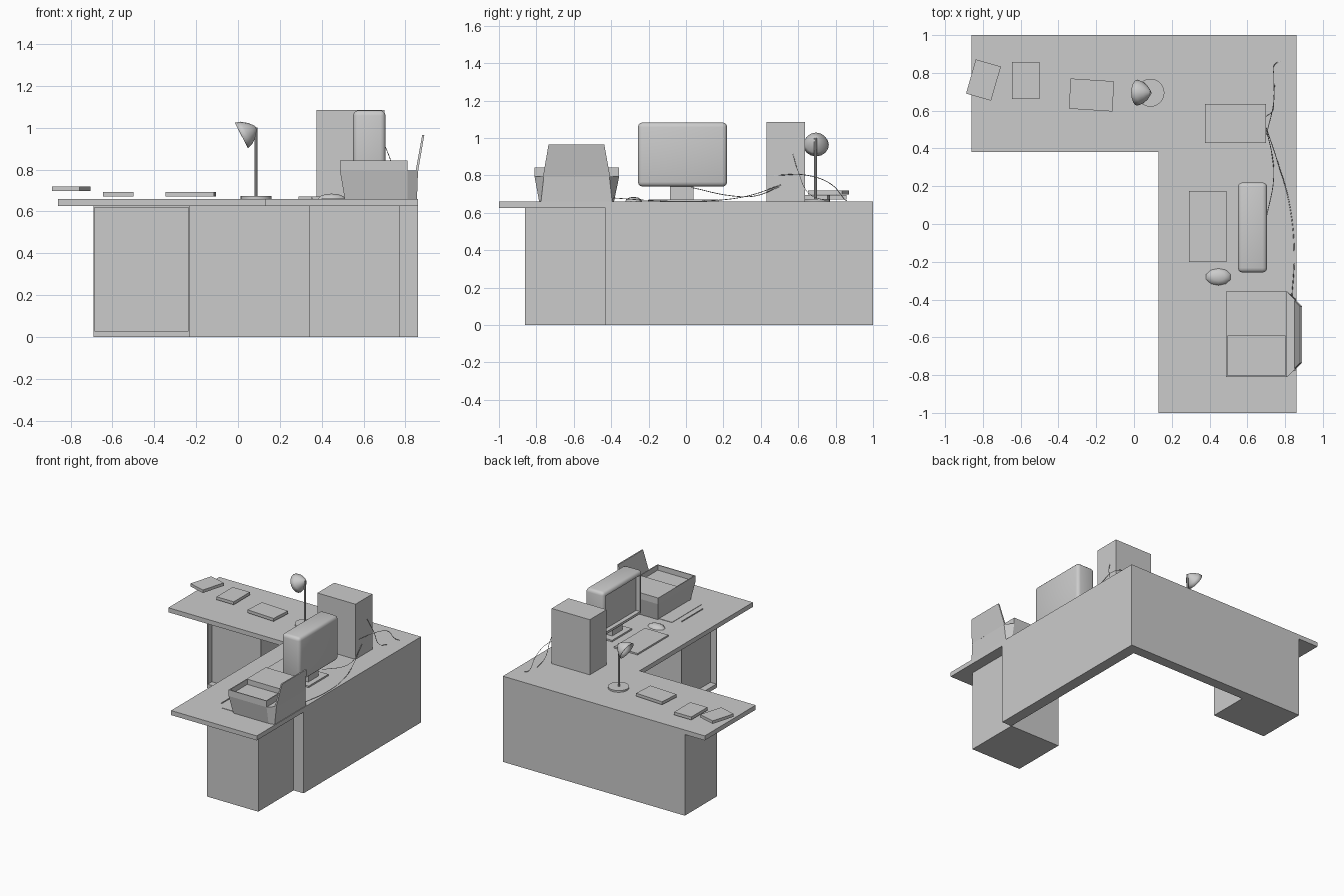
import bpy, bmesh, math
from mathutils import Vector, Matrix

if "Cube" in bpy.data.objects:
    bpy.data.objects.remove(bpy.data.objects["Cube"])


def finish(name, bm, smooth=False):
    bmesh.ops.recalc_face_normals(bm, faces=bm.faces)
    me = bpy.data.meshes.new(name)
    bm.to_mesh(me)
    bm.free()
    ob = bpy.data.objects.new(name, me)
    bpy.context.collection.objects.link(ob)
    if smooth:
        bpy.context.view_layer.objects.active = ob
        ob.select_set(True)
        bpy.ops.object.shade_smooth_by_angle(angle=math.radians(40))
        ob.select_set(False)
    return ob


def box_bm(x, y, z):
    bm = bmesh.new()
    c = [(a + b) / 2 for a, b in (x, y, z)]
    s = [b - a for a, b in (x, y, z)]
    bmesh.ops.create_cube(bm, size=1, matrix=Matrix.Translation(c) @ Matrix.Diagonal((*s, 1)))
    return bm


def box(name, x, y, z, angle=0):
    bm = box_bm(x, y, z)
    if angle:
        bmesh.ops.rotate(bm, verts=bm.verts, matrix=Matrix.Rotation(math.radians(angle), 3, 'Z'),
                         cent=((x[0] + x[1]) / 2, (y[0] + y[1]) / 2, 0))
    return finish(name, bm)


def face_towards(bm, d):
    bm.normal_update()
    d = Vector(d)
    return max((f for f in bm.faces if f.normal.dot(d) > 0.99), key=lambda f: f.calc_area())


def loft(name, low, high, z0, z1):
    """Prism between two outlines with equal point counts."""
    bm = bmesh.new()
    a = [bm.verts.new((*p, z0)) for p in low]
    b = [bm.verts.new((*p, z1)) for p in high]
    bm.faces.new(a)
    bm.faces.new(b)
    for i in range(len(a)):
        j = (i + 1) % len(a)
        bm.faces.new((a[i], a[j], b[j], b[i]))
    return finish(name, bm)


def pedestal(name, x, y, front, borders):
    """Cabinet whose front face is recessed; borders = left, right, bottom, top."""
    bm = box_bm(x, y, (0, 0.625))
    f = face_towards(bm, front)
    bmesh.ops.inset_region(bm, faces=[f], thickness=0.008, depth=0)
    for v in f.verts:
        if v.co.z < 0.3:
            v.co.z = 0.03
    new = bmesh.ops.extrude_discrete_faces(bm, faces=[f])['faces']
    bmesh.ops.translate(bm, verts=new[0].verts, vec=Vector(front) * -0.05)
    return finish(name, bm)


def cable(name, pts):
    cu = bpy.data.curves.new(name, 'CURVE')
    cu.dimensions = '3D'
    cu.bevel_depth = 0.002
    cu.bevel_resolution = 0
    cu.resolution_u = 6
    sp = cu.splines.new('BEZIER')
    sp.bezier_points.add(len(pts) - 1)
    for bp, p in zip(sp.bezier_points, pts):
        bp.co = p
        bp.handle_left_type = bp.handle_right_type = 'AUTO'
    bpy.context.collection.objects.link(bpy.data.objects.new(name, cu))


# Desk: L-shaped top, privacy panels, two cabinets
top = [(-0.86, 0.38), (0.13, 0.38), (0.13, -1), (0.86, -1), (0.86, 1), (-0.86, 1)]
loft("desk_top", top, top, 0.625, 0.66)
panel = [(-0.69, 0.92), (0.775, 0.92), (0.775, -0.43), (0.86, -0.43), (0.86, 1), (-0.69, 1)]
loft("back_panels", panel, panel, 0, 0.625)
pedestal("left_cabinet", (-0.69, -0.23), (0.61, 0.92), (0, -1, 0), None)
pedestal("right_cabinet", (0.34, 0.775), (-0.86, -0.43), (-1, 0, 0), None)

# Computer tower, keyboard, papers, pen
box("computer_tower", (0.375, 0.70), (0.43, 0.635), (0.66, 1.085))
box("keyboard", (0.29, 0.49), (-0.20, 0.175), (0.66, 0.672))
box("paper_sheet", (0.40, 0.66), (-0.765, -0.40), (0.66, 0.663))
box("pen", (0.349, 0.355), (-0.705, -0.45), (0.66, 0.666))

# Monitor: rounded shell, recessed screen, stand
bm = box_bm((0.55, 0.705), (-0.257, 0.22), (0.74, 1.083))
bmesh.ops.bevel(bm, geom=bm.edges[:], offset=0.025, segments=3, profile=0.5, affect='EDGES')
screen = face_towards(bm, (-1, 0, 0))
bmesh.ops.inset_region(bm, faces=[screen], thickness=0.01, depth=0)
bmesh.ops.inset_region(bm, faces=[screen], thickness=0.004, depth=-0.03)
finish("monitor", bm, True)
box("monitor_neck", (0.60, 0.66), (-0.085, 0.04), (0.67, 0.745))
box("monitor_base", (0.56, 0.70), (-0.14, 0.10), (0.66, 0.672))

# Mouse: low-poly half dome
bm = bmesh.new()
bmesh.ops.create_uvsphere(bm, u_segments=10, v_segments=6, radius=1,
                          matrix=Matrix.Translation((0.447, -0.28, 0.66)) @ Matrix.Diagonal((0.068, 0.045, 0.025, 1)))
bmesh.ops.bisect_plane(bm, geom=bm.verts[:] + bm.edges[:] + bm.faces[:], plane_co=(0, 0, 0.66),
                       plane_no=(0, 0, -1), clear_outer=True)
bmesh.ops.holes_fill(bm, edges=[e for e in bm.edges if e.is_boundary])
finish("mouse", bm, True)

# Printer: tapered body, upper frame with half cover, back paper support
loft("printer_body",
     [(0.51, -0.785), (0.81, -0.785), (0.855, -0.775), (0.855, -0.395), (0.81, -0.385), (0.51, -0.385)],
     [(0.487, -0.81), (0.81, -0.81), (0.86, -0.76), (0.86, -0.41), (0.81, -0.357), (0.487, -0.357)],
     0.66, 0.795)
bm = box_bm((0.487, 0.81), (-0.81, -0.357), (0.795, 0.843))
bmesh.ops.bisect_plane(bm, geom=bm.verts[:] + bm.edges[:] + bm.faces[:],
                       plane_co=(0, -0.585, 0), plane_no=(0, 1, 0))
bm.normal_update()
well = min((f for f in bm.faces if f.normal.z > 0.9), key=lambda f: f.calc_center_median().y)
bmesh.ops.inset_region(bm, faces=[well], thickness=0.01, depth=0)
new = bmesh.ops.extrude_discrete_faces(bm, faces=[well])['faces']
bmesh.ops.translate(bm, verts=new[0].verts, vec=(0, 0, -0.04))
finish("printer_tray", bm)
loft("paper_support",
     [(0.848, -0.765), (0.86, -0.765), (0.86, -0.405), (0.848, -0.405)],
     [(0.88, -0.735), (0.89, -0.735), (0.89, -0.437), (0.88, -0.437)], 0.79, 0.965)


# Lamp: disc base, pole, tilted open shade
def rod(name, c, r, z0, z1, n):
    bm = bmesh.new()
    bmesh.ops.create_cone(bm, cap_ends=True, segments=n, radius1=r, radius2=r, depth=z1 - z0,
                          matrix=Matrix.Translation((*c, (z0 + z1) / 2)))
    finish(name, bm, True)


rod("lamp_base", (0.087, 0.695), 0.074, 0.66, 0.673, 24)
rod("lamp_pole", (0.086, 0.693), 0.008, 0.67, 1.0, 8)
bm = bmesh.new()
profile = [(0.069, 0), (0.06, 0.027), (0.038, 0.055), (0.015, 0.075), (0, 0.08)]
vs = [bm.verts.new((r, 0, h)) for r, h in profile]
es = [bm.edges.new(p) for p in zip(vs, vs[1:])]
bmesh.ops.spin(bm, geom=vs + es, cent=(0, 0, 0), axis=(0, 0, 1), angle=2 * math.pi, steps=16)
bmesh.ops.remove_doubles(bm, verts=bm.verts, dist=0.0005)
aim = Vector((0.886, 0, 0.46)).to_track_quat('Z', 'Y').to_matrix().to_4x4()
bm.transform(Matrix.Translation((0.017, 0.695, 0.963)) @ aim)
shade = finish("lamp_shade", bm, True)
shade.modifiers.new("thickness", 'SOLIDIFY').thickness = 0.003

# Books on the left wing
for i, (cx, cy, w, d, z, a) in enumerate([(-0.797, 0.762, 0.138, 0.188, 0.697, -16),
                                          (-0.573, 0.76, 0.146, 0.196, 0.671, 0),
                                          (-0.225, 0.683, 0.231, 0.16, 0.671, -3.7)]):
    box(f"book_{i + 1}", (cx - w / 2, cx + w / 2), (cy - d / 2, cy + d / 2), (z, z + 0.023), a)

# Cables behind the equipment
cable("printer_cable", [(0.835, -0.40, 0.68), (0.848, -0.15, 0.664), (0.82, 0.12, 0.664),
                        (0.76, 0.33, 0.69), (0.70, 0.51, 0.75)])
cable("monitor_cable", [(0.70, 0.03, 0.735), (0.74, 0.25, 0.69), (0.73, 0.37, 0.69), (0.70, 0.50, 0.74)])
cable("power_cable", [(0.70, 0.47, 0.80), (0.74, 0.65, 0.80), (0.74, 0.78, 0.75),
                      (0.75, 0.85, 0.67), (0.775, 0.86, 0.664)])
cable("signal_cable", [(0.70, 0.57, 0.92), (0.735, 0.60, 0.82), (0.74, 0.66, 0.70), (0.745, 0.75, 0.664)])
